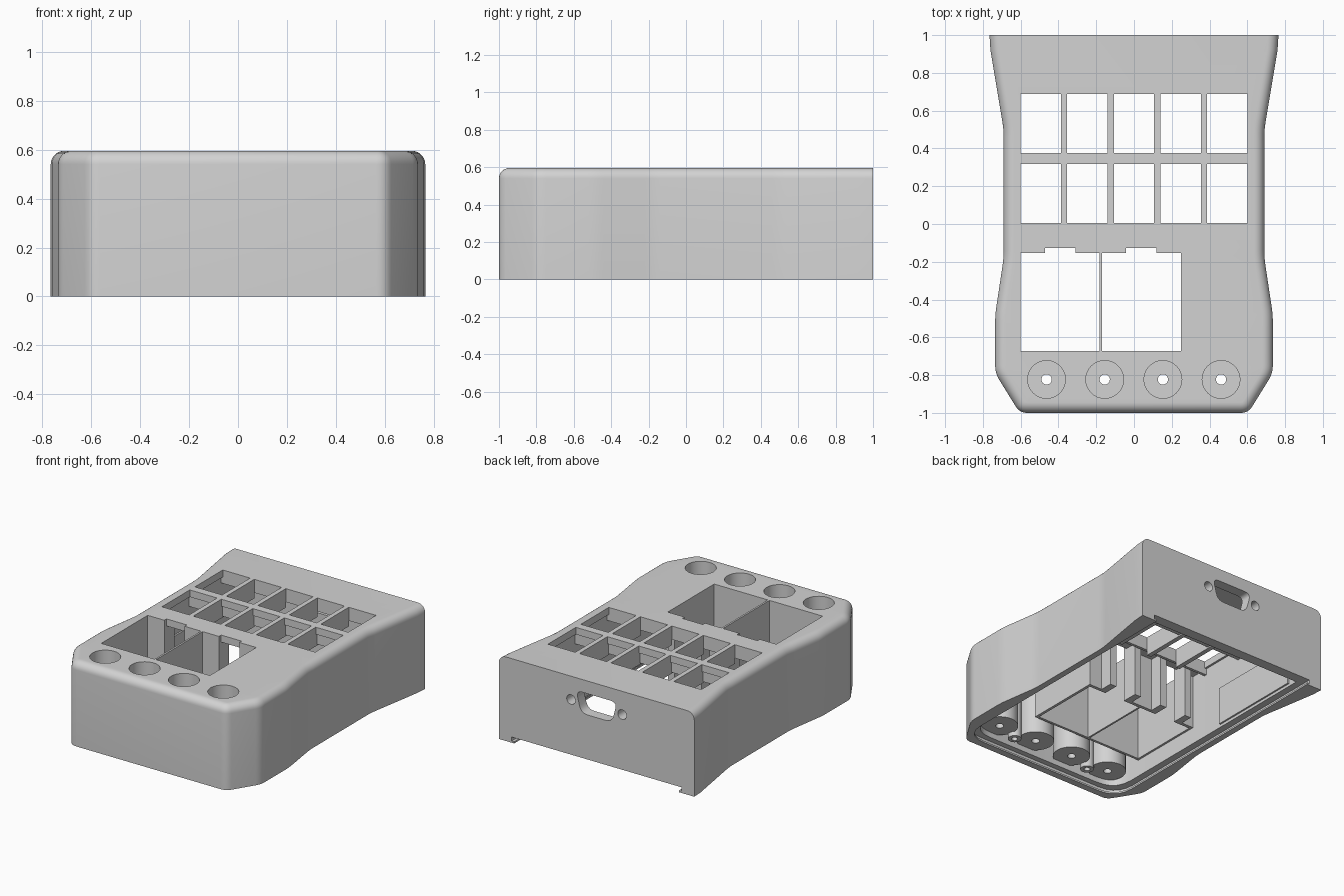
import bpy, bmesh, math
from mathutils import Vector

if "Cube" in bpy.data.objects:
    bpy.data.objects.remove(bpy.data.objects["Cube"], do_unlink=True)

SHADE = (0.65, 0.65, 0.65, 1)
grey = bpy.data.materials.new("plain grey")
grey.use_nodes = True
grey.diffuse_color = SHADE
grey.node_tree.nodes["Principled BSDF"].inputs["Base Color"].default_value = SHADE

HEIGHT, WALL, CEILING = 0.595, 0.075, 0.545


def finish(bm, name):
    bmesh.ops.recalc_face_normals(bm, faces=bm.faces)
    mesh = bpy.data.meshes.new(name)
    bm.to_mesh(mesh)
    bm.free()
    mesh.materials.append(grey)
    obj = bpy.data.objects.new(name, mesh)
    bpy.context.collection.objects.link(obj)


def ring(bm, pts, z):
    return [bm.verts.new((x, y, z)) for x, y in pts]


def bridge(bm, a, b, skip=None):
    """Join two loops with quads, leaving out one side if asked."""
    for i in range(len(a)):
        if i != skip:
            j = (i + 1) % len(a)
            bm.faces.new((a[i], a[j], b[j], b[i]))


def fill(bm, loops, normal):
    """Fill a flat outer loop, leaving the other loops as holes."""
    edges = []
    for loop in loops:
        for a, b in zip(loop, loop[1:] + loop[:1]):
            edges.append(bm.edges.get((a, b)) or bm.edges.new((a, b)))
    bmesh.ops.triangle_fill(bm, use_beauty=True, edges=edges, normal=normal)


def rect(x0, x1, y0, y1):
    return [(x0, y0), (x1, y0), (x1, y1), (x0, y1)]


def circle(cx, cy, r, n=32):
    return [(cx + r * math.cos(math.tau * i / n), cy + r * math.sin(math.tau * i / n)) for i in range(n)]


def rounded(pts, radius, steps=5):
    """Replace each corner by a short curve; the back corners stay sharp."""
    out = []
    for i, p in enumerate(pts):
        a, p, b = Vector(pts[i - 1]), Vector(p), Vector(pts[(i + 1) % len(pts)])
        if p.y > 0.91:
            out.append(p)
            continue
        r = min(radius, (a - p).length * 0.45, (b - p).length * 0.45)
        s, e = p + (a - p).normalized() * r, p + (b - p).normalized() * r
        for k in range(steps + 1):
            t = k / steps
            out.append(s * (1 - t) ** 2 + p * (2 * t * (1 - t)) + e * t * t)
    return out


def inset(pts, d):
    """Mitred inset in which the back edge stays in its plane."""
    out = []
    for i, p in enumerate(pts):
        a, b = pts[i - 1], pts[(i + 1) % len(pts)]
        u, v = (p - a).normalized(), (b - p).normalized()
        n1, n2 = Vector((-u.y, u.x)), Vector((-v.y, v.x))
        d1 = 0 if a.y > 0.99 and p.y > 0.99 else d
        d2 = 0 if b.y > 0.99 and p.y > 0.99 else d
        det = n1.x * n2.y - n1.y * n2.x
        if abs(det) < 1e-4:
            out.append(p + n1 * d1)
        else:
            out.append(p + Vector(((d1 * n2.y - d2 * n1.y) / det, (n1.x * d2 - n2.x * d1) / det)))
    return out


def tray(x, front, back):
    """Straight-sided inner outline with round front corners."""
    return rounded([(x, front), (x, back), (-x, back), (-x, front)], 0.16)


# Waisted outline, counter-clockwise from the front right corner
half = [(0.605, -1), (0.735, -0.79), (0.735, -0.48), (0.69, -0.18), (0.69, 0.5), (0.76, 0.92), (0.765, 1)]
outline = rounded(half + [(-x, y) for x, y in reversed(half)], 0.04)
BACK = next(i for i, p in enumerate(outline) if p.y > 0.99)

# Openings in the top: key grid, two notched windows, knob wells
WELLS = [-0.463 + 0.308 * i for i in range(4)]
PITCH, KEY = 0.2466, 0.2136
NOTCHES = (-0.39, 0.038)
openings = [circle(x, -0.823, 0.1) for x in WELLS]
for col in range(5):
    x = -0.6 + col * PITCH
    openings += [rect(x, x + KEY, 0.006, 0.318), rect(x, x + KEY, 0.375, 0.687)]
for (x0, x1), c in zip(((-0.6, -0.183), (-0.17, 0.25)), NOTCHES):
    openings.append([(x0, -0.672), (x1, -0.672), (x1, -0.153), (c + 0.08, -0.153), (c + 0.08, -0.128),
                     (c - 0.08, -0.128), (c - 0.08, -0.153), (x0, -0.153)])

# Connector port and its screw holes in the back wall, as x and z
ports = [rounded([(-0.12, 0.355), (0.12, 0.355), (0.16, 0.505), (-0.16, 0.505)], 0.05)]
ports += [circle(x, 0.43, 0.034, 20) for x in (-0.2, 0.2)]

# Shell outside, with a rounded top edge on the front and sides
bm = bmesh.new()
outer = [ring(bm, outline, 0)]
R = 0.055
for k in range(8):
    t = math.pi / 2 * k / 7
    outer.append(ring(bm, inset(outline, R * (1 - math.cos(t))), HEIGHT - R + R * math.sin(t)))
for a, b in zip(outer, outer[1:]):
    bridge(bm, a, b, BACK)

# Straight opening with a lid groove that runs out through the back
opening, groove = tray(0.645, -0.95, 1), tray(0.665, -0.965, 1)
cavity = tray(0.615, -1 + WALL, 1 - WALL)
IB = next(i for i, p in enumerate(opening) if p.y > 0.99)
rails = [ring(bm, opening, 0), ring(bm, opening, 0.012), ring(bm, groove, 0.012), ring(bm, groove, 0.04)]
ledge, ceiling = ring(bm, cavity, 0.04), ring(bm, cavity, CEILING)
for a, b in zip(rails, rails[1:]):
    bridge(bm, a, b, IB)
bridge(bm, rails[-1], ledge)
bridge(bm, ledge, ceiling, IB)
L, IL = BACK + 1, IB + 1
rim = outer[0][L:] + outer[0][:L] + (rails[0][IL:] + rails[0][:IL])[::-1]
fill(bm, [rim], (0, 0, -1))

# Top plate with its openings
tops = [ring(bm, pts, HEIGHT) for pts in openings]
bottoms = [ring(bm, pts, CEILING) for pts in openings]
for a, b in zip(tops, bottoms):
    bridge(bm, a, b)
fill(bm, [outer[-1]] + tops, (0, 0, 1))
fill(bm, [ceiling] + bottoms, (0, 0, -1))

# Back wall with its ports
outs = [[bm.verts.new((x, 1, z)) for x, z in pts] for pts in ports]
ins = [[bm.verts.new((x, 1 - WALL, z)) for x, z in pts] for pts in ports]
for a, b in zip(outs, ins):
    bridge(bm, a, b)
border = [r[BACK] for r in outer] + [r[L] for r in reversed(outer)]
border += [r[IL] for r in rails] + [r[IB] for r in reversed(rails)]
fill(bm, [border] + outs, (0, 1, 0))
fill(bm, [[ledge[IB], ceiling[IB], ceiling[IL], ledge[IL]]] + ins, (0, -1, 0))
finish(bm, "case_shell")


def lathe(name, x, y, profile, n=32):
    """Turn a closed (radius, z) profile around a vertical axis."""
    bm = bmesh.new()
    loops = [ring(bm, circle(x, y, r, n), z) for r, z in profile]
    for a, b in zip(loops, loops[1:] + loops[:1]):
        bridge(bm, a, b)
    finish(bm, name)


# Knob wells: shallow cups on long sleeves with a shaft hole
for i, x in enumerate(WELLS):
    lathe(f"knob_well_{i + 1}", x, -0.823,
          [(0.027, 0.08), (0.122, 0.08), (0.122, CEILING), (0.1, CEILING), (0.1, 0.49), (0.027, 0.49)])

# Screw bosses between the wells
for side, x in (("left", 0.31), ("right", -0.31)):
    lathe(f"{side}_screw_boss", x, -0.85,
          [(0.02, 0.05), (0.045, 0.05), (0.045, 0.56), (0.02, 0.56)], 20)


def plates(name, boxes):
    bm = bmesh.new()
    for x0, x1, y0, y1, z0, z1 in boxes:
        low, high = ring(bm, rect(x0, x1, y0, y1), z0), ring(bm, rect(x0, x1, y0, y1), z1)
        bridge(bm, low, high)
        bm.faces.new(low)
        bm.faces.new(high)
    finish(bm, name)


# Window shafts: side walls, front wall, divider and broken back wall
plates("window_shaft_walls", [
    (-0.625, -0.6, -0.69, -0.13, 0.16, 0.56), (0.25, 0.27, -0.69, -0.13, 0.16, 0.56),
    (-0.6, 0.25, -0.69, -0.672, 0.16, 0.56), (-0.183, -0.17, -0.672, -0.153, 0.16, 0.56),
    (-0.6, -0.47, -0.153, -0.13, 0.16, 0.56), (-0.31, -0.042, -0.153, -0.13, 0.16, 0.56),
    (0.118, 0.25, -0.153, -0.13, 0.16, 0.56)])
plates("window_clip_posts", [
    (c + s * 0.105 - 0.025, c + s * 0.105 + 0.025, -0.13, -0.04, 0.16, 0.56)
    for c in NOTCHES for s in (-1, 1)])

# Ribs hanging under the key grid
ribs = [(-0.6 + i * PITCH - (PITCH - KEY), -0.6 + i * PITCH, 0.006, 0.687, 0.46, 0.56) for i in range(1, 5)]
ribs += [(-0.62, 0.62, 0.33, 0.363, 0.47, 0.56)]
ribs += [(-0.62, 0.62, y, y + 0.02, 0.5, 0.56) for y in (-0.014, 0.687)]
plates("key_grid_ribs", ribs)

# Flat pads on the inside of the side walls
plates("side_pads", [(-0.63, -0.603, 0.15, 0.85, 0.06, 0.33), (0.603, 0.63, 0.15, 0.85, 0.06, 0.33)])

# Smooth the curves, keep the edges
bpy.ops.object.select_all(action='DESELECT')
for obj in bpy.context.collection.objects:
    if obj.type == 'MESH':
        obj.select_set(True)
        bpy.context.view_layer.objects.active = obj
bpy.ops.object.shade_smooth_by_angle(angle=math.radians(30))
